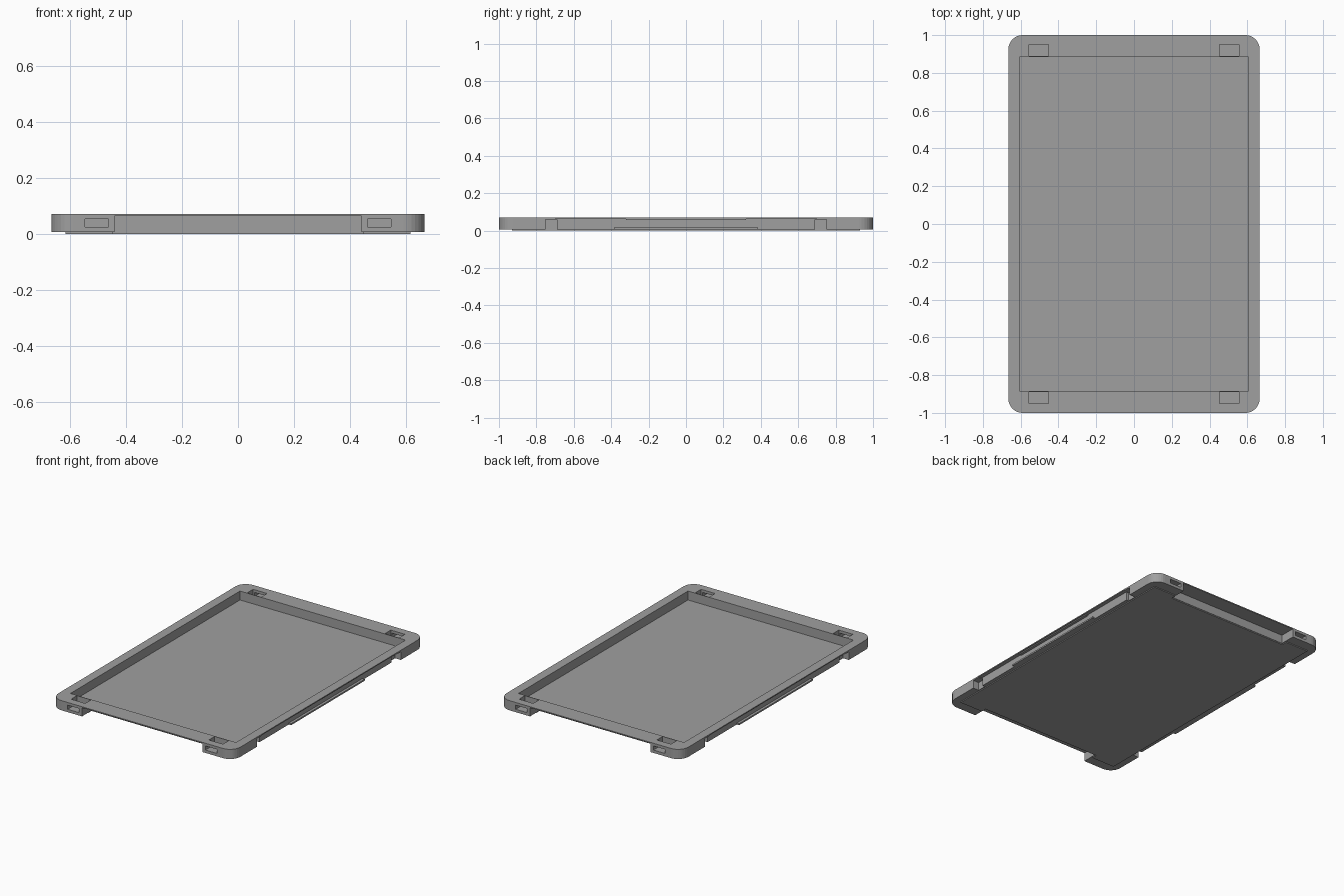
import bpy, bmesh, math

if "Cube" in bpy.data.objects:
    bpy.data.objects.remove(bpy.data.objects["Cube"], do_unlink=True)

grey = bpy.data.materials.new("mid grey")
grey.use_nodes = True
colour = (0.35, 0.35, 0.35, 1)
grey.diffuse_color = colour
grey.node_tree.nodes["Principled BSDF"].inputs["Base Color"].default_value = colour


def prism(name, outline, z0, z1):
    """Closed upright prism from a counter-clockwise outline."""
    bm = bmesh.new()
    face = bm.faces.new([bm.verts.new((x, y, z0)) for x, y in outline])
    up = bmesh.ops.extrude_face_region(bm, geom=[face])["geom"]
    bmesh.ops.translate(bm, vec=(0, 0, z1 - z0),
                        verts=[v for v in up if isinstance(v, bmesh.types.BMVert)])
    bmesh.ops.recalc_face_normals(bm, faces=bm.faces)
    mesh = bpy.data.meshes.new(name)
    bm.to_mesh(mesh)
    bm.free()
    mesh.materials.append(grey)
    obj = bpy.data.objects.new(name, mesh)
    bpy.context.collection.objects.link(obj)
    return obj


def box(name, x0, x1, y0, y1, z0, z1):
    x0, x1 = sorted((x0, x1))
    y0, y1 = sorted((y0, y1))
    return prism(name, [(x0, y0), (x1, y0), (x1, y1), (x0, y1)], z0, z1)


def rounded(hx, hy, r, steps=8):
    pts = []
    for k, (sx, sy) in enumerate([(1, 1), (-1, 1), (-1, -1), (1, -1)]):
        for i in range(steps + 1):
            a = math.pi / 2 * (k + i / steps)
            pts.append((sx * (hx - r) + r * math.cos(a), sy * (hy - r) + r * math.sin(a)))
    return pts


def cut(target, *dims):
    """Subtract a box from the target and delete the cutter."""
    cutter = box("cutter", *dims)
    cutter.hide_render = True
    mod = target.modifiers.new("cut", "BOOLEAN")
    mod.operation = "DIFFERENCE"
    mod.solver = "EXACT"
    mod.object = cutter
    bpy.context.view_layer.objects.active = target
    bpy.ops.object.modifier_apply(modifier=mod.name)
    bpy.data.objects.remove(cutter, do_unlink=True)


# Tray body with rounded corners
tray = prism("tray_body", rounded(0.665, 1.0, 0.075), 0.006, 0.07)
# Open well
cut(tray, -0.605, 0.605, -0.885, 0.885, 0.011, 0.1)

for s in (-1, 1):
    # End notch between the corner feet, under the thin rim
    cut(tray, -0.44, 0.44, s * 0.896, s * 1.1, -0.05, 0.063)
    # Long side recess under the rim, and deeper finger notches
    cut(tray, s * 0.640, s * 0.8, -0.70, 0.70, -0.05, 0.063)
    for t in (-1, 1):
        cut(tray, s * 0.622, s * 0.8, t * 0.69, t * 0.75, -0.05, 0.060)
        # Clip slot in the rim and the window behind it
        cut(tray, s * 0.452, s * 0.555, t * 0.889, t * 0.95, 0.02, 0.1)
        cut(tray, s * 0.462, s * 0.545, t * 0.94, t * 1.1, 0.025, 0.052)

# Raised base plate, in a centre panel and two pads at each end
box("base_plate", -0.615, 0.615, -0.893, 0.893, 0.0, 0.007)
for s, side in ((-1, "right"), (1, "left")):
    for t, end in ((-1, "front"), (1, "back")):
        box(f"{end}_{side}_base_pad", s * 0.445, s * 0.615, t * 0.892, t * 0.93, 0.0, 0.007)
    # Grip lips along the long sides
    box(f"{side}_lower_lip", s * 0.635, s * 0.657, -0.385, 0.385, 0.006, 0.016)
    box(f"{side}_upper_lip", s * 0.635, s * 0.657, -0.32, 0.32, 0.056, 0.064)
